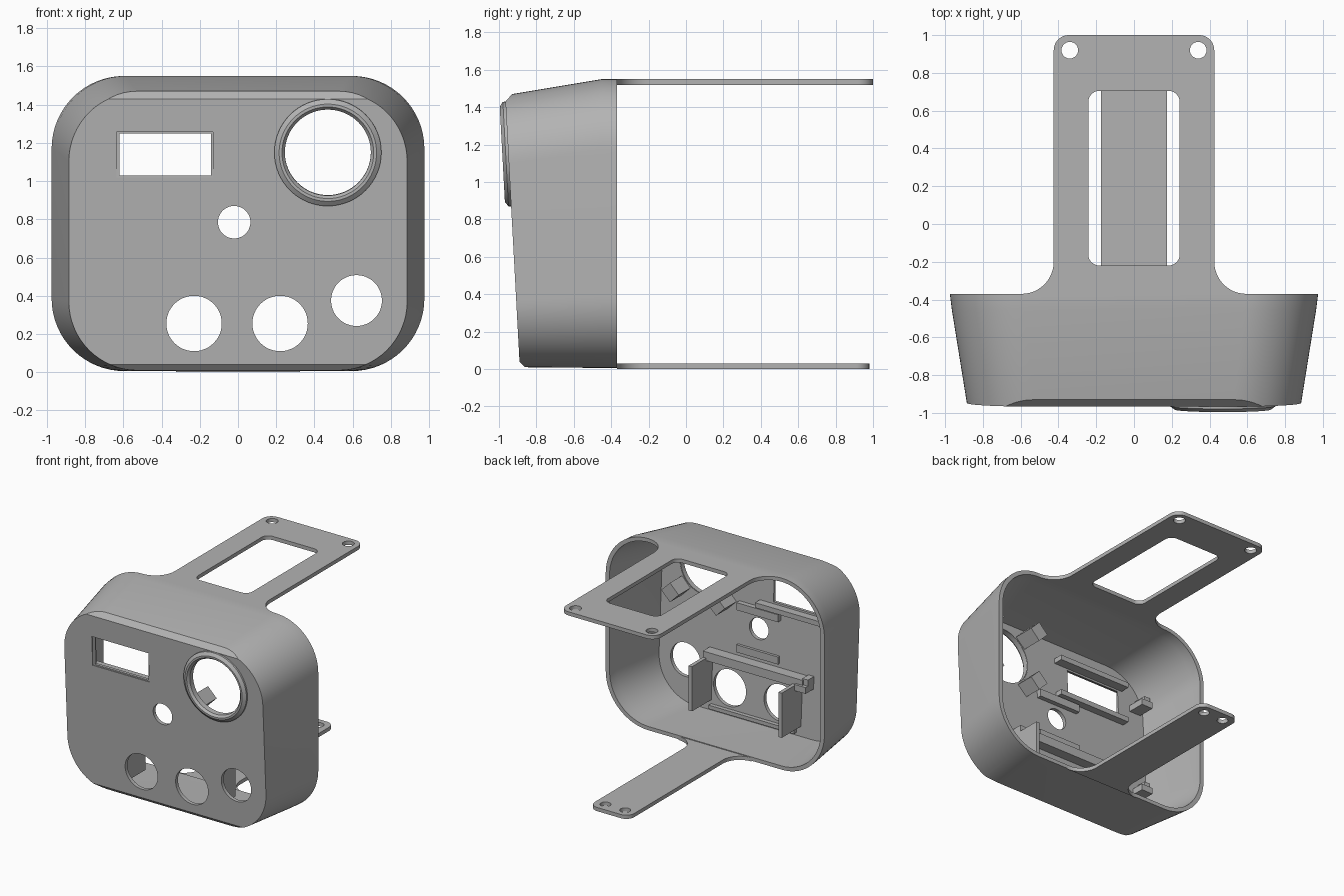
import bpy, bmesh
from math import sin, cos, pi, radians, atan
from mathutils import Matrix, Vector

cube = bpy.data.objects.get("Cube")
if cube:
    bpy.data.objects.remove(cube)

grey = bpy.data.materials.new("plain_grey")
grey.use_nodes = True
grey.diffuse_color = (0.45, 0.45, 0.45, 1)
grey.node_tree.nodes["Principled BSDF"].inputs["Base Color"].default_value = (0.45, 0.45, 0.45, 1)

SLOPE = 0.054


def face_y(z):
    """Depth of the leaning front face at height z."""
    return -0.888 - SLOPE * z


def finish(name, bm):
    bmesh.ops.recalc_face_normals(bm, faces=bm.faces)
    mesh = bpy.data.meshes.new(name)
    bm.to_mesh(mesh)
    bm.free()
    mesh.materials.append(grey)
    obj = bpy.data.objects.new(name, mesh)
    bpy.context.collection.objects.link(obj)
    return obj


def loft(rings, loop=False):
    """Skin a list of equal-length point rings, capped unless looped."""
    bm = bmesh.new()
    vs = [[bm.verts.new(p) for p in ring] for ring in rings]
    n = len(vs[0])
    pairs = list(zip(vs, vs[1:])) + ([(vs[-1], vs[0])] if loop else [])
    for a, b in pairs:
        for i in range(n):
            j = (i + 1) % n
            bm.faces.new((a[i], a[j], b[j], b[i]))
    if not loop:
        bm.faces.new(vs[0])
        bm.faces.new(vs[-1])
    return bm


def arc(cx, cy, r, a0, a1, n=12):
    return [(cx + r * cos(radians(a0 + (a1 - a0) * i / n)),
             cy + r * sin(radians(a0 + (a1 - a0) * i / n))) for i in range(n + 1)]


def rounded(x0, x1, y0, y1, r, n=12):
    return (arc(x1 - r, y1 - r, r, 0, 90, n) + arc(x0 + r, y1 - r, r, 90, 180, n)
            + arc(x0 + r, y0 + r, r, 180, 270, n) + arc(x1 - r, y0 + r, r, 270, 360, n))


def circle(cx, cy, r, n=48):
    return arc(cx, cy, r, 0, 360 - 360 / n, n - 1)


def plate(name, outline, z0, z1):
    return finish(name, loft([[(x, y, z) for x, y in outline] for z in (z0, z1)]))


def front_cutter(outline, y0=-1.1, y1=-0.7):
    return finish("cutter", loft([[(x, y, z) for x, z in outline] for y in (y0, y1)]))


def cut(obj, cutter):
    mod = obj.modifiers.new("cut", "BOOLEAN")
    mod.operation, mod.solver, mod.object = "DIFFERENCE", "EXACT", cutter
    bpy.context.view_layer.objects.active = obj
    bpy.ops.object.modifier_apply(modifier=mod.name)
    bpy.data.objects.remove(cutter)


def smooth(obj, angle=28):
    bpy.ops.object.select_all(action="DESELECT")
    obj.select_set(True)
    bpy.context.view_layer.objects.active = obj
    bpy.ops.object.shade_smooth_by_angle(angle=radians(angle))


def wall_box(name, x0, x1, z0, z1, tip):
    """Box rooted in the front wall, reaching back to y = tip."""
    y0 = face_y(z0) + 0.01
    return finish(name, loft([[(x0, y, z0), (x1, y, z0), (x1, y, z1), (x0, y, z1)]
                              for y in (y0, tip)]))


def shell(back_y, wall):
    """Tapered housing volume, inset by the wall thickness."""
    w = wall
    back = rounded(-0.975 + w, 0.975 - w, 0.006 + w, 1.55 - w, 0.38 - w, 16)
    mid = rounded(-0.965 + w, 0.965 - w, 0.006 + w, 1.55 - w, 0.38 - w, 16)
    front = rounded(-0.885 + w, 0.885 - w, 0.01 + w, 1.464 - w, 0.36 - w, 16)
    return loft([[(x, back_y, z) for x, z in back],
                 [(x, -0.45, z) for x, z in mid],
                 [(x, face_y(z) + w, z) for x, z in front]])


# Housing with flat chamfers on the top and bottom front edges
bm = shell(-0.37, 0)
for point, normal in (((0, -0.93, 1.47), (0, -0.04, 0.035)),
                      ((0, -0.86, 0.008), (0, -0.032, -0.03))):
    res = bmesh.ops.bisect_plane(bm, geom=bm.verts[:] + bm.edges[:] + bm.faces[:],
                                 plane_co=point, plane_no=Vector(normal).normalized(),
                                 clear_outer=True)
    edges = [e for e in bm.edges if e.is_boundary]
    bmesh.ops.holes_fill(bm, edges=edges, sides=0)
housing = finish("housing", bm)
cut(housing, finish("cutter", shell(-0.3, 0.03)))

# Front openings: lens, sensor, three dials, display window
LENS_X, LENS_Z = 0.47, 1.15
for x, z, r in ((LENS_X, LENS_Z, 0.228), (-0.02, 0.785, 0.085), (-0.23, 0.255, 0.145),
                (0.22, 0.255, 0.145), (0.62, 0.375, 0.133)):
    cut(housing, front_cutter(circle(x, z, r)))
window = [(-0.62, 1.03), (-0.14, 1.03), (-0.14, 1.25), (-0.62, 1.25)]
cut(housing, front_cutter(window))
rim = [(-0.635, 1.02), (-0.13, 1.02), (-0.13, 1.257), (-0.635, 1.257)]
cut(housing, front_cutter(rim, y1=face_y(1.14) + 0.012))
smooth(housing)

# Raised lens ring, leaning with the front face
profile = [(0.28, 0.012), (0.28, -0.014), (0.255, -0.032), (0.24, -0.032), (0.225, -0.014), (0.225, 0.028)]
rings = [[(x, y, z) for x, z in circle(0, 0, r, 64)] for r, y in profile]
lens_ring = finish("lens_ring", loft(rings, loop=True))
lens_ring.location = (LENS_X, face_y(LENS_Z), LENS_Z)
lens_ring.rotation_euler.x = atan(SLOPE)
smooth(lens_ring)


def strap(name, half, end, fillet, corner, z0, z1):
    """Rear strap with flared root and rounded end."""
    side = (arc(half + fillet, -0.37 + fillet, fillet, 270, 180)
            + arc(half - corner, end - corner, corner, 0, 90))
    return plate(name, side + [(-x, y) for x, y in reversed(side)], z0, z1)


# Upper strap with long slot and two screw holes
top_strap = strap("top_strap", 0.425, 1.0, 0.17, 0.08, 1.52, 1.55)
cut(top_strap, plate("cutter", rounded(-0.242, 0.242, -0.22, 0.705, 0.06), 1.4, 1.7))
# Lower strap, narrower
bottom_strap = strap("bottom_strap", 0.175, 0.98, 0.15, 0.07, 0.0, 0.03)
for obj, x, y, r in ((top_strap, 0.34, 0.92, 0.044), (bottom_strap, 0.088, 0.9, 0.04)):
    for s in (-1, 1):
        cut(obj, plate("cutter", circle(s * x, y, r, 32), -0.1, 1.7))
    smooth(obj)

# Rails above and below the window
wall_box("window_rail_upper", -0.66, -0.02, 1.265, 1.305, -0.85)
wall_box("window_rail_lower", -0.66, -0.02, 0.975, 1.015, -0.85)

# Clips above and below the sensor hole
wall_box("sensor_clip_upper", -0.21, 0.16, 0.9, 0.96, -0.87)
wall_box("sensor_clip_lower", -0.21, 0.16, 0.56, 0.62, -0.87)

# Cradle around the two lower dials
wall_box("cradle_bar", -0.48, 0.41, 0.46, 0.53, -0.8)
wall_box("cradle_ledge", -0.38, 0.38, 0.06, 0.09, -0.83)
wall_box("cradle_panel_left", 0.38, 0.41, 0.12, 0.48, -0.62)
wall_box("cradle_panel_right", -0.42, -0.39, 0.12, 0.48, -0.62)

# Small notched brackets
for i, (x, z) in enumerate(((-0.78, 1.17), (-0.78, 0.45), (-0.47, 0.49))):
    wall_box(f"bracket_base_{i}", x - 0.05, x + 0.05, z - 0.05, z, -0.78)
    wall_box(f"bracket_post_{i}", x - 0.05, x, z - 0.05, z + 0.05, -0.81)

# Four screw blocks set diagonally around the lens
for i in range(4):
    a = pi / 4 + i * pi / 2
    bm = bmesh.new()
    bmesh.ops.create_cube(bm, size=1, matrix=Matrix.Rotation(a, 4, "Y")
                          @ Matrix.Diagonal((0.11, 0.17, 0.11, 1)))
    block = finish(f"lens_block_{i}", bm)
    block.location = (LENS_X + 0.29 * cos(a), -0.845, LENS_Z + 0.29 * sin(a))
    cut(block, front_cutter(circle(0, 0, 0.015, 12), y0=0.03, y1=0.2))
